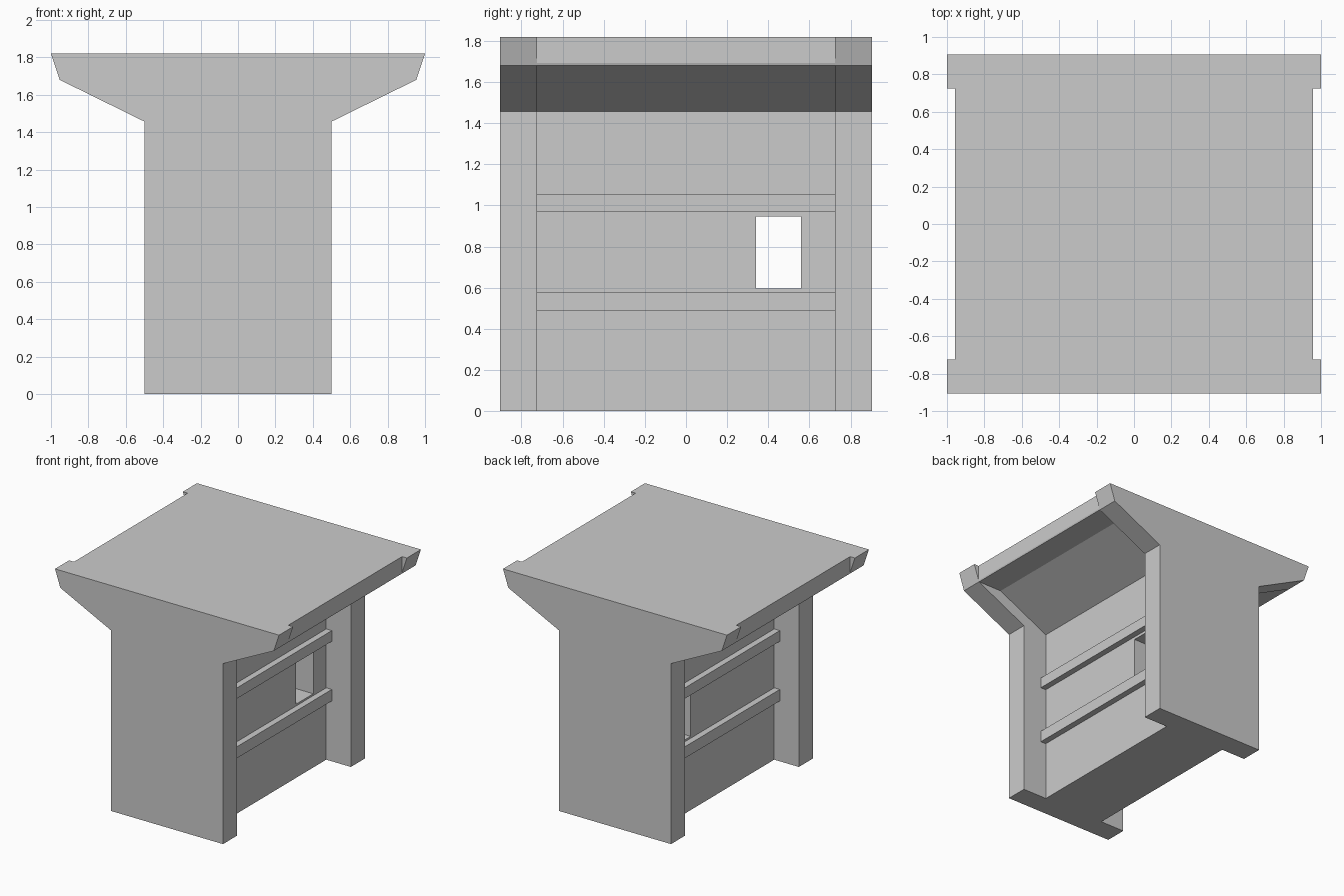
import bpy, bmesh

if "Cube" in bpy.data.objects:
    bpy.data.objects.remove(bpy.data.objects["Cube"])


def prism(name, profile, half_depth):
    """Extrude an (x, z) profile along y, symmetric about y = 0."""
    bm = bmesh.new()
    face = bm.faces.new([bm.verts.new((x, -half_depth, z)) for x, z in profile])
    ext = bmesh.ops.extrude_face_region(bm, geom=[face])
    verts = [v for v in ext["geom"] if isinstance(v, bmesh.types.BMVert)]
    bmesh.ops.translate(bm, vec=(0, 2 * half_depth, 0), verts=verts)
    bmesh.ops.recalc_face_normals(bm, faces=bm.faces)
    mesh = bpy.data.meshes.new(name)
    bm.to_mesh(mesh)
    bm.free()
    obj = bpy.data.objects.new(name, mesh)
    bpy.context.collection.objects.link(obj)
    return obj


def box(name, half_x, y0, y1, z0, z1):
    profile = [(-half_x, z0), (half_x, z0), (half_x, z1), (-half_x, z1)]
    obj = prism(name, profile, (y1 - y0) / 2)
    for v in obj.data.vertices:
        v.co.y += (y0 + y1) / 2
    return obj


def combine(body, other, operation):
    """Apply a boolean and discard the helper object."""
    other.hide_render = True
    mod = body.modifiers.new(operation, 'BOOLEAN')
    mod.operation, mod.object, mod.solver = operation, other, 'EXACT'
    bpy.context.view_layer.objects.active = body
    bpy.ops.object.modifier_apply(modifier=mod.name)
    bpy.data.objects.remove(other)


def mirrored(half):
    return half + [(-x, z) for x, z in reversed(half)]


# T-shaped body, full depth
body = prism("pedestal_body", mirrored(
    [(0.5, 0), (0.5, 1.457), (0.953, 1.68), (1.0, 1.82)]), 0.905)

# Side recesses between the two end plates
recess = [(0.28, -0.5), (0.28, 1.457), (0.735, 1.68), (0.957, 1.68),
          (0.957, 2.3), (1.5, 2.3), (1.5, -0.5)]
for side in (1, -1):
    cutter = prism("recess_cutter", [(side * x, z) for x, z in recess], 0.725)
    combine(body, cutter, 'DIFFERENCE')

# Window through the core wall
combine(body, box("window_cutter", 0.45, 0.34, 0.56, 0.595, 0.945), 'DIFFERENCE')

# Horizontal rails on both faces of the core wall
for z0, z1 in ((0.487, 0.58), (0.968, 1.055)):
    combine(body, box("rail", 0.33, -0.8, 0.8, z0, z1), 'UNION')
